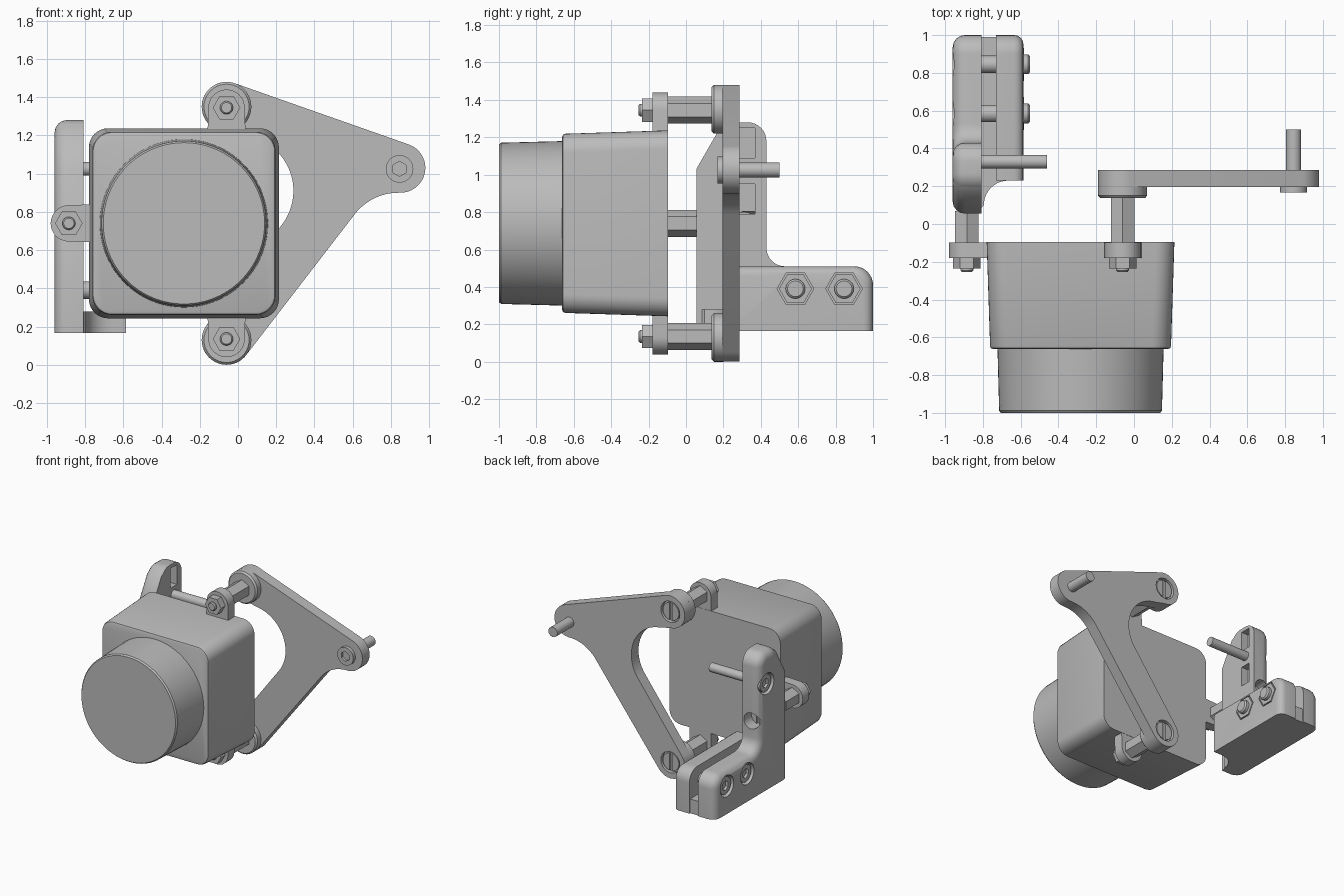
import bpy, bmesh, math

if "Cube" in bpy.data.objects:
    bpy.data.objects.remove(bpy.data.objects["Cube"])

grey = bpy.data.materials.new("plain grey")
grey.use_nodes = True
grey.diffuse_color = (0.5, 0.5, 0.5, 1)
grey.node_tree.nodes["Principled BSDF"].inputs["Base Color"].default_value = (0.5, 0.5, 0.5, 1)
parts = []


def arc(u, v, r, a0, a1, n=24):
    """Points on an arc, degrees."""
    return [(u + r * math.cos(math.radians(a0 + (a1 - a0) * i / n)),
             v + r * math.sin(math.radians(a0 + (a1 - a0) * i / n))) for i in range(n + 1)]


def circle(u, v, r, n=40, start=0):
    return arc(u, v, r, start, start + 360, n)[:-1]


def rect(u0, u1, v0, v1):
    return [(u0, v0), (u1, v0), (u1, v1), (u0, v1)]


def rounded(u, v, half, r):
    pts = []
    for k, (su, sv) in enumerate(((1, 1), (-1, 1), (-1, -1), (1, -1))):
        pts += arc(u + su * (half - r), v + sv * (half - r), r, 90 * k, 90 * k + 90, 8)
    return pts


PLACE = {"X": lambda u, v, t: (t, u, v),
         "Y": lambda u, v, t: (u, t, v),
         "Z": lambda u, v, t: (u, v, t)}


def loft(name, axis, rings, bevel=0, edge_rule=None, segments=4):
    """Skin rings (position, outline) along an axis, then round chosen edges."""
    bm = bmesh.new()
    loops = [[bm.verts.new(PLACE[axis](u, v, t)) for u, v in pts] for t, pts in rings]
    n = len(loops[0])
    for a, b in zip(loops, loops[1:]):
        for i in range(n):
            bm.faces.new((a[i], a[(i + 1) % n], b[(i + 1) % n], b[i]))
    bm.faces.new(loops[0])
    bm.faces.new(loops[-1])
    bmesh.ops.recalc_face_normals(bm, faces=bm.faces)
    if bevel:
        edges = [e for e in bm.edges if all(edge_rule(w.co) for w in e.verts)
                 and not all(w.co.z < 0.17 for w in e.verts)]
        bmesh.ops.bevel(bm, geom=edges, offset=bevel, segments=segments, profile=0.5,
                        affect='EDGES', clamp_overlap=False)
    mesh = bpy.data.meshes.new(name)
    bm.to_mesh(mesh)
    bm.free()
    mesh.materials.append(grey)
    obj = bpy.data.objects.new(name, mesh)
    bpy.context.collection.objects.link(obj)
    parts.append(obj)
    return obj


def prism(name, axis, pts, t0, t1, **kw):
    return loft(name, axis, [(t0, pts), (t1, pts)], **kw)


def cut(obj, *cutters):
    for c in cutters:
        m = obj.modifiers.new("cut", 'BOOLEAN')
        m.operation, m.solver, m.object = 'DIFFERENCE', 'EXACT', c
        bpy.context.view_layer.objects.active = obj
        bpy.ops.object.modifier_apply(modifier=m.name)
        parts.remove(c)
        bpy.data.objects.remove(c)


def slotted_head(name, u, v, r, y0, y1):
    head = prism(name, "Y", circle(u, v, r), y0, y1)
    cut(head, prism("slot", "Y", rect(u - 0.013, u + 0.013, v - 0.1, v + 0.1), y1 - 0.02, y1 + 0.05))


def socket_head(name, axis, u, v, r, t0, t1):
    """Round screw head with a hexagon socket in the t0 end."""
    head = prism(name, axis, circle(u, v, r), t0, t1)
    cut(head, prism("socket", axis, circle(u, v, r * 0.55, 6, 30), t0 - 0.02, t0 + 0.02))


# Main housing and lens barrel
CX, CZ = -0.283, 0.74
loft("housing", "Y", [(-0.095, rounded(CX, CZ, 0.497, 0.1)),
                      (-0.645, rounded(CX, CZ, 0.479, 0.1)),
                      (-0.657, rounded(CX, CZ, 0.475, 0.1)),
                      (-0.662, rounded(CX, CZ, 0.463, 0.09))])
loft("lens_barrel", "Y", [(-0.65, circle(CX, CZ, 0.44, 72)), (-0.988, circle(CX, CZ, 0.431, 72)),
                          (-1.0, circle(CX, CZ, 0.422, 72))])

# Mounting ears with nuts, studs and hexagon standoffs
mounts = {"upper": (-0.06, 1.345, 90, 0.15), "lower": (-0.06, 0.135, 270, 0.15),
          "side": (-0.885, 0.74, 180, 0.07)}
for label, (x, z, out, end) in mounts.items():
    c, s = math.cos(math.radians(out)), math.sin(math.radians(out))
    tab = arc(x, z, 0.095, out - 90, out + 90)
    tab += [(x - 0.15 * c - 0.1 * s, z - 0.15 * s + 0.1 * c),
            (x - 0.15 * c + 0.1 * s, z - 0.15 * s - 0.1 * c)]
    prism(label + "_ear", "Y", tab, -0.18, -0.097)
    prism(label + "_nut", "Y", circle(x, z, 0.072, 6), -0.235, -0.178)
    loft(label + "_stud", "Y", [(-0.2, circle(x, z, 0.034)), (-0.245, circle(x, z, 0.034)),
                                (-0.253, circle(x, z, 0.027))])
    prism(label + "_standoff", "Y", circle(x, z, 0.072, 6, 30), -0.1, end)

# Three-cornered plate
outline = (arc(-0.06, 1.35, 0.13, 270, 70.6) + arc(0.85, 1.03, 0.13, 70.6, -90)
           + arc(0.84, 0.61, 0.29, 90, 143.4) + arc(-0.06, 0.13, 0.13, -36.6, -216.6)
           + arc(0, 0.91, 0.29, -36.6, 84))
plate = prism("corner_plate", "Y", outline, 0.195, 0.287)
for label, z in (("upper", 1.35), ("lower", 0.13)):
    loft(label + "_boss", "Y", [(0.137, circle(-0.06, z, 0.118)), (0.15, circle(-0.06, z, 0.13)),
                                (0.2, circle(-0.06, z, 0.13))])
    cut(plate, prism("recess", "Y", circle(-0.06, z, 0.085), 0.255, 0.35))
    slotted_head(label + "_slotted_screw", -0.06, z, 0.072, 0.24, 0.28)
socket_head("tip_screw_head", "Y", 0.845, 1.025, 0.072, 0.168, 0.2)
prism("tip_screw_shaft", "Y", circle(0.845, 1.025, 0.04), 0.19, 0.5)

# L-shaped arm with its outer edges rounded
side = ([(0.055, 0.165), (0.055, 1.03)] + [(0.17, 1.23)] + arc(0.27, 1.18, 0.1, 140, 90, 6)
        + arc(0.33, 1.18, 0.1, 90, 0, 8) + arc(0.53, 0.61, 0.1, 180, 270, 8)
        + arc(0.9, 0.41, 0.1, 90, 0, 8) + [(1.0, 0.165)])
arm = prism("bracket_arm", "X", side, -0.96, -0.807, bevel=0.065,
            edge_rule=lambda p: p.x < -0.95)
for z0 in (0.79, 1.09):
    cut(arm, prism("pocket", "X", rect(0.285, 0.37, z0, z0 + 0.16), -0.87, -0.7))
cut(arm, prism("rear_hole", "Y", circle(-0.885, 0.74, 0.065), 0.3, 0.6))
slotted_head("rear_slotted_screw", -0.885, 0.74, 0.06, 0.28, 0.34)

# Clamp floor and clamp wall beside the arm
prism("clamp_floor", "Z", [(-0.82, 0.07)] + arc(-0.665, 0.1, 0.13, 180, 90, 10)
      + [(-0.665, 0.99), (-0.82, 0.99)], 0.165, 0.28)
wall_side = [(0.23, 0.165), (0.23, 0.51)] + arc(0.9, 0.41, 0.1, 90, 0, 8) + [(1.0, 0.165)]
wall = prism("clamp_wall", "X", wall_side, -0.73, -0.585, bevel=0.05,
             edge_rule=lambda p: p.x > -0.59 and p.y > 0.24 or p.x > -0.59 and p.z > 0.5)

# Clamp bolts and the long pin, heads sunk in the arm
for label, y, z in (("front", 0.585, 0.39), ("rear", 0.845, 0.39), ("pin", 0.33, 1.025)):
    cut(arm, prism("recess", "X", circle(y, z, 0.085), -1.1, -0.915))
    socket_head(label + "_bolt_head", "X", y, z, 0.07, -0.945, -0.9)
    end = -0.46 if label == "pin" else -0.57
    prism(label + "_bolt_shaft", "X", circle(y, z, 0.036 if label == "pin" else 0.046), -0.92, end)
    if label != "pin":
        cut(wall, prism("nut_pocket", "X", circle(y, z, 0.098, 6), -0.6, -0.5))
        prism(label + "_bolt_nut", "X", circle(y, z, 0.088, 6), -0.62, -0.583)
        loft(label + "_bolt_tip", "X", [(-0.6, circle(y, z, 0.052)), (-0.56, circle(y, z, 0.052)),
                                        (-0.55, circle(y, z, 0.042))])

# Smooth shading with sharp edges kept
bpy.ops.object.select_all(action='DESELECT')
for obj in parts:
    obj.select_set(True)
bpy.context.view_layer.objects.active = parts[0]
bpy.ops.object.shade_smooth_by_angle(angle=math.radians(30))
